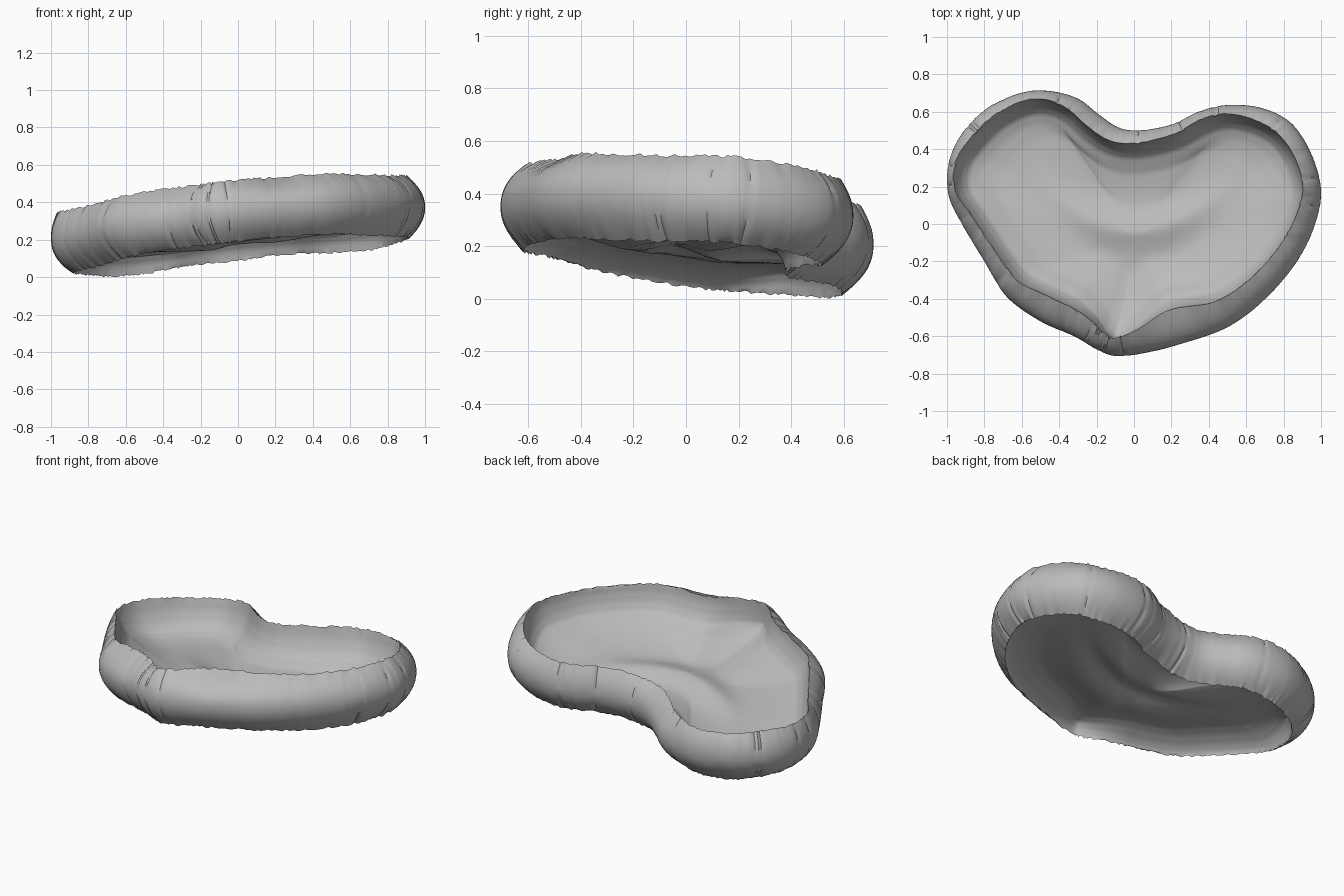
import bpy, bmesh, math, random
from mathutils import Vector

random.seed(4)
if "Cube" in bpy.data.objects:
    bpy.data.objects.remove(bpy.data.objects["Cube"], do_unlink=True)

# Heart outline, clockwise from the notch: x, y, width of the upper lip
OUTLINE = [
    (.03, .5, .08), (.2, .53, .07), (.35, .6, .06), (.5, .635, .06),
    (.68, .62, .08), (.84, .54, .09), (.95, .37, .08), (1, .17, .08),
    (.96, -.02, .09), (.87, -.2, .1), (.7, -.4, .11), (.5, -.55, .13),
    (.25, -.64, .17), (.05, -.69, .11), (-.1, -.705, .08), (-.2, -.67, .09),
    (-.32, -.6, .12), (-.5, -.52, .13), (-.68, -.39, .1), (-.8, -.2, .08),
    (-.92, 0, .07), (-.99, .15, .05), (-.99, .32, .05), (-.92, .48, .07),
    (-.78, .62, .07), (-.6, .7, .06), (-.45, .71, .06), (-.3, .67, .08),
    (-.18, .58, .09), (-.08, .515, .09)]
STEPS = 11
TOP, BOTTOM = .155, -.17
CENTRE = Vector((0, -.05))
TIP = Vector((-.09, -.63))

# Sheets, from the lip inwards: inset, scale, height at the back, at the front
UPPER = [(0, 1, TOP, TOP), (.012, 1, .08, .11), (.035, 1, .02, .06),
         (.065, 1, -.02, .02), (.1, .98, -.045, -.005), (.1, .88, -.065, -.035),
         (.1, .7, -.08, -.065), (.1, .4, -.1, -.1), (.1, .05, -.105, -.105)]
UNDER = [(0, 1, BOTTOM, BOTTOM), (.02, 1, -.12, -.15), (.05, 1, -.085, -.13),
         (.1, .98, -.075, -.105), (.1, .85, -.08, -.09), (.1, .65, -.1, -.1),
         (.1, .35, -.135, -.135), (.1, .05, -.15, -.15)]


def smooth_loop(points):
    """Closed spline through the points."""
    pts = [Vector(p) for p in points]
    n, out = len(pts), []
    for i in range(n):
        a, b, c, d = (pts[(i + k) % n] for k in (-1, 0, 1, 2))
        for s in range(STEPS):
            t = s / STEPS
            out.append(.5 * (2 * b + (c - a) * t + (2 * a - 5 * b + 4 * c - d) * t ** 2
                             + (3 * b - a - 3 * c + d) * t ** 3))
    return out


def placed(p, h):
    """Point at height h over the tilted middle plane."""
    return Vector((p.x - .1 * h, p.y + .1 * h, .32 + .1 * p.x - .1 * p.y + h))


def ridge(p):
    """Curved fold across the middle of the floor."""
    d = p.y - (.9 * p.x ** 2 - .03)
    return .05 * math.exp(-(d / .1) ** 2 - (p.x / .45) ** 4)


loop = smooth_loop(OUTLINE)
n = len(loop)
normals = []
for i in range(n):
    t = (loop[(i + 2) % n] - loop[i - 2]).xy.normalized()
    normals.append(Vector((t.y, -t.x)))          # points into the heart
jag = [random.uniform(-.006, .006) for _ in range(n)]
groove = [random.uniform(.005, .012) if random.random() < .1 else
          random.uniform(0, .002) for _ in range(n)]


def band_ring(h):
    """One ring of the bulging pleated outer band."""
    ring, limit = [], TOP if h > 0 else BOTTOM
    k = abs(h / limit)
    for i, p in enumerate(loop):
        width = p.z if h > 0 else .1
        inset = width * k ** 2.2 + groove[i] * k * (1.3 - k) * 2
        q = p.xy + normals[i] * inset
        wave = .006 * math.sin(i * .11) + jag[i]
        ring.append(placed(q, h + wave * k ** 4))
    return ring


def sheet_ring(lip, inset, scale, back, front):
    """One ring of a recessed sheet, steep at the back and gentle in front."""
    ring = []
    for i, e in enumerate(lip):
        reach = min(1, ((e - TIP).length + .05) / .35)
        q = CENTRE + (e + normals[i] * inset * reach - CENTRE) * scale
        w = min(1, max(0, (e.y - .1) / .35))
        w = w * w * (3 - 2 * w)
        fade = max(0, 1 - scale) ** .3
        ring.append(placed(q, front + (back - front) * w + ridge(q) * fade))
    return ring


def skin(bm, rings, cap=None):
    rows = [[bm.verts.new(v) for v in r] for r in rings]
    for a, b in zip(rows, rows[1:]):
        for i in range(n):
            j = (i + 1) % n
            bm.faces.new((a[i], a[j], b[j], b[i]))
    if cap is not None:
        tip = bm.verts.new(cap)
        for i in range(n):
            bm.faces.new((rows[-1][i], rows[-1][(i + 1) % n], tip))


def refined(rows, count):
    """Rows with even steps added between them, without the first."""
    return [[u + (v - u) * k / count for u, v in zip(a, b)]
            for a, b in zip(rows, rows[1:]) for k in range(1, count + 1)]


bm = bmesh.new()
# Outer band
band = [band_ring(BOTTOM + (TOP - BOTTOM) * k / 16) for k in range(17)]
skin(bm, band)
# Upper bowl and hollow underside
for edge, sheet, top in ((band[-1], UPPER, True), (band[0], UNDER, False)):
    lip = [p.xy + normals[i] * (p.z if top else .1) for i, p in enumerate(loop)]
    for _ in range(6):
        lip = [(lip[i - 1] + lip[i] * 2 + lip[(i + 1) % n]) / 4 for i in range(n)]
    rings = [edge] + [sheet_ring(lip, *row) for row in refined(sheet, 3)]
    skin(bm, rings, placed(CENTRE, sheet[-1][2] + ridge(CENTRE)))
bmesh.ops.remove_doubles(bm, verts=bm.verts, dist=.0001)
bmesh.ops.recalc_face_normals(bm, faces=bm.faces)
low = min(v.co.z for v in bm.verts)
for v in bm.verts:
    v.co.z -= low

mesh = bpy.data.meshes.new("heart_cushion")
bm.to_mesh(mesh)
bm.free()
cushion = bpy.data.objects.new("heart_cushion", mesh)
bpy.context.collection.objects.link(cushion)

# Plain grey
grey = bpy.data.materials.new("light_grey")
grey.use_nodes = True
colour = (.5, .5, .5, 1)
grey.diffuse_color = colour
grey.node_tree.nodes["Principled BSDF"].inputs["Base Color"].default_value = colour
mesh.materials.append(grey)

bpy.ops.object.select_all(action='DESELECT')
cushion.select_set(True)
bpy.context.view_layer.objects.active = cushion
bpy.ops.object.shade_smooth_by_angle(angle=math.radians(40))
